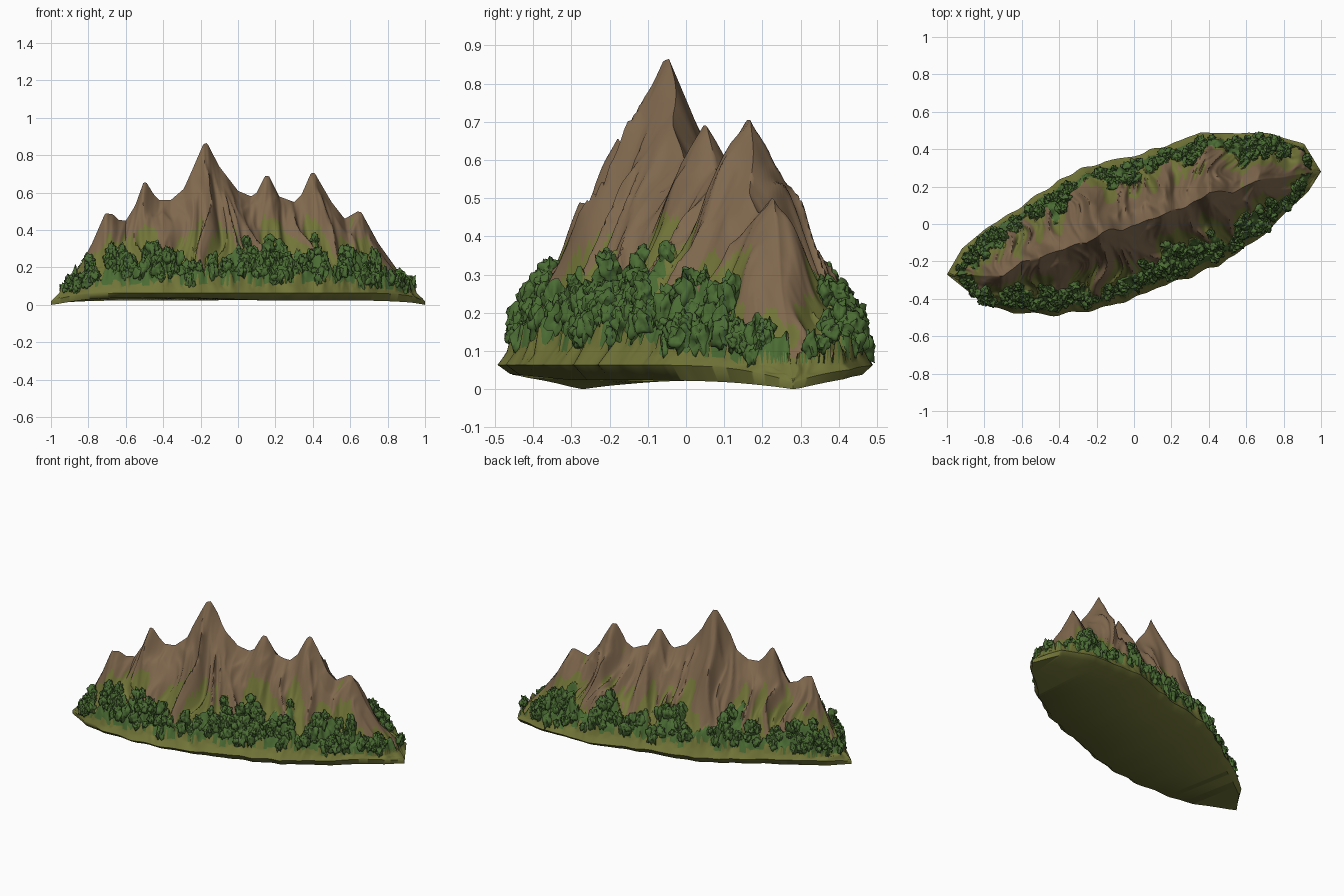
import bpy
import bmesh
import math
import random
from mathutils import Vector, noise

random.seed(4)
cube = bpy.data.objects.get("Cube")
if cube:
    bpy.data.objects.remove(cube)


def material(name, colour):
    mat = bpy.data.materials.new(name)
    mat.use_nodes = True
    mat.diffuse_color = (*colour, 1)
    bsdf = mat.node_tree.nodes["Principled BSDF"]
    bsdf.inputs["Base Color"].default_value = (*colour, 1)
    bsdf.inputs["Roughness"].default_value = 0.9
    return mat


rock = material("brown_rock", (0.215, 0.138, 0.076))
grass = material("olive_grass", (0.17, 0.18, 0.04))
forest = material("forest_green", (0.07, 0.15, 0.034))

# Footprint edges, crest path and skyline, all from the -x tip to the +x tip
FRONT = [(-1, -.27), (-.9, -.35), (-.8, -.43), (-.65, -.475), (-.4, -.49), (-.2, -.46),
         (-.05, -.42), (.2, -.32), (.45, -.23), (.6, -.12), (.7, -.06), (.8, .05),
         (.93, .17), (1, .28)]
BACK = [(-1, -.27), (-.92, -.13), (-.8, -.03), (-.6, .1), (-.4, .24), (-.2, .33),
        (.05, .38), (.35, .49), (.7, .49), (.91, .43), (1, .28)]
CREST = [(-1, -.27), (-.7, -.28), (-.6, -.2), (-.5, -.18), (-.35, -.12), (-.25, -.1),
         (-.17, -.045), (-.06, -.03), (.15, .05), (.28, .09), (.4, .17), (.53, .17),
         (.65, .23), (1, .28)]
SKYLINE = [(-1, .02), (-.93, .09), (-.85, .2), (-.78, .33), (-.71, .49), (-.67, .485),
           (-.64, .455), (-.6, .45), (-.55, .53), (-.505, .655), (-.49, .655), (-.45, .59),
           (-.42, .56), (-.36, .56), (-.29, .62), (-.25, .71), (-.185, .86), (-.165, .865),
           (-.1, .74), (0, .61), (.07, .58), (.1, .6), (.145, .69), (.165, .69),
           (.22, .58), (.3, .55), (.34, .59), (.39, .705), (.41, .705), (.5, .55),
           (.57, .46), (.64, .5), (.66, .495), (.75, .33), (.85, .19), (.93, .09), (1, .02)]
# Where the forest climbs higher, on the front and the back
CLUMPS = {-1: (-.62, -.45, .02, .2, .38, .62), 1: (-.75, -.4, -.08, .32, .6)}


def height_at(points, x):
    for (x0, a), (x1, b) in zip(points, points[1:]):
        if x <= x1:
            return a + (b - a) * (x - x0) / (x1 - x0)
    return points[-1][1]


def along(points, u):
    """Point at fraction u of the length of a path."""
    pts = [Vector(p) for p in points]
    left = u * sum((b - a).length for a, b in zip(pts, pts[1:]))
    for a, b in zip(pts, pts[1:]):
        step = (b - a).length
        if left <= step:
            return a.lerp(b, left / step)
        left -= step
    return pts[-1]


def wave(a, b, c):
    return noise.noise(Vector((a, b, c)))


def rim_height(u):
    end = abs(2 * u - 1)
    return 0.064 - 0.047 * end ** 8


def edge_point(u, side):
    edge = along(FRONT if side < 0 else BACK, u)
    inward = along(CREST, u) - edge
    return edge + inward * 0.06 * (wave(u * 24, side * 3, 7) + 0.2) * math.sin(math.pi * u)


def spur(u, t, side):
    """Sharp ribs that run down the slope, wandering as they fall."""
    s = u + 0.04 * wave(u * 8, t * 2.2, side * 4)
    big = 1 - 2.4 * abs(wave(s * 17, t * 1.1, side * 9))
    small = 1 - 2.4 * abs(wave(s * 43, t * 2.6, side * 5 + 2))
    return 0.7 * big + 0.3 * small - 0.45


def surface(u, t, side):
    """Terrain point: t is 0 on the outer edge and 1 on the crest."""
    x = 2 * u - 1
    mid = math.sin(math.pi * u)
    top = Vector((x, height_at(CREST, x) + 0.02 * wave(x * 12, 3, 1) * mid))
    bow = 0.012 * wave(u * 14, t * 3, side) * math.sin(math.pi * t) * mid
    flat = edge_point(u, side).lerp(top, t)
    low, high = rim_height(u), height_at(SKYLINE, x)
    z = low + (high - low) * t ** 1.1
    bell = math.sin(math.pi * t) ** 1.1
    z += bell * high * (0.17 * spur(u, t, side) + 0.03)
    return Vector((flat.x + bow * 3, flat.y + bow, max(z, low)))


def tree_line(p, u, side):
    climb = max(math.exp(-((p.x - c) / 0.07) ** 2) for c in CLUMPS[side])
    line = 0.2 + 0.1 * climb + 0.12 * wave(u * 40, side, 1)
    if side > 0 and u > 0.88:
        line *= 0.6
    return line * (1 - 0.55 * abs(2 * u - 1) ** 4)


def wooded(p, u, t, side):
    start = 0.1 + 0.06 * wave(u * 30, side * 2, 5)
    return t > start and 0.07 < p.z < tree_line(p, u, side)


def ground(u, t, side):
    """Terrain with the lumpy forest canopy raised above it."""
    p = surface(u, t, side)
    if wooded(p, u, t, side):
        p.z += 0.026 + 0.05 * wave(p.x * 30, p.y * 30, p.z * 8)
    return p


# Mountain: closed cross-sections joined along the range
COLS, ROWS = 300, 40
bm = bmesh.new()
rings = []
for i in range(COLS + 1):
    u = i / COLS
    front = [ground(u, j / ROWS, -1) for j in range(ROWS + 1)]
    back = [ground(u, j / ROWS, 1) for j in range(ROWS)]
    line = front + back[::-1]
    centre = along(CREST, u)
    base = 0.024 * (1 - abs(2 * u - 1) ** 6)
    under = []
    for p in (line[-1], line[0]):
        q = p.xy.lerp(centre, 0.1)
        under.append(Vector((q.x, q.y, base + 0.1 * max(0, abs(q.y) - 0.3))))
    rings.append([bm.verts.new(p) for p in line + under])

size = len(rings[0])
for i in range(COLS):
    a, b = rings[i], rings[i + 1]
    u = (i + 0.5) / COLS
    for j in range(size):
        k = (j + 1) % size
        face = bm.faces.new((a[j], b[j], b[k], a[k]))
        if j >= 2 * ROWS:
            face.material_index = 1
            continue
        side = -1 if j < ROWS else 1
        t = (j + 0.5) / ROWS if side < 0 else (2 * ROWS - j - 0.5) / ROWS
        p = surface(u, t, side)
        meadow = tree_line(p, u, side) + 0.09 - 0.24 * spur(u, t, side)
        meadow += 0.08 * wave(u * 30, t * 3, side)
        if wooded(p, u, t, side):
            face.material_index = 2
        elif t < 0.14 or p.z < max(meadow, 0.08):
            face.material_index = 1
bmesh.ops.remove_doubles(bm, verts=bm.verts, dist=0.0002)
bmesh.ops.recalc_face_normals(bm, faces=bm.faces)


def finish(name, bm, mats, angle):
    mesh = bpy.data.meshes.new(name)
    bm.to_mesh(mesh)
    bm.free()
    for mat in mats:
        mesh.materials.append(mat)
    ob = bpy.data.objects.new(name, mesh)
    bpy.context.collection.objects.link(ob)
    bpy.ops.object.select_all(action="DESELECT")
    ob.select_set(True)
    bpy.context.view_layer.objects.active = ob
    bpy.ops.object.shade_smooth_by_angle(angle=math.radians(angle))


finish("mountain_range", bm, (rock, grass, forest), 60)

# Woodland: ragged bushy crowns half sunk in the canopy
bm = bmesh.new()
planted = 0
while planted < 360:
    u, t = random.uniform(0.03, 0.97), random.uniform(0.08, 0.6)
    side = random.choice((-1, 1))
    if not wooded(surface(u, t, side), u, t, side):
        continue
    planted += 1
    p = ground(u, t, side)
    wide = random.uniform(0.016, 0.032) * (1 - 0.55 * abs(2 * u - 1) ** 5)
    tall = wide * random.uniform(1, 1.8)
    crown = bmesh.ops.create_icosphere(bm, subdivisions=3, radius=1)["verts"]
    for v in crown:
        v.co *= 1 + 0.8 * wave(v.co.x * 2.2 + planted, v.co.y * 2.2, v.co.z * 1.5)
        v.co = p + Vector((v.co.x * wide, v.co.y * wide, v.co.z * tall))
finish("woodland", bm, (forest,), 75)
